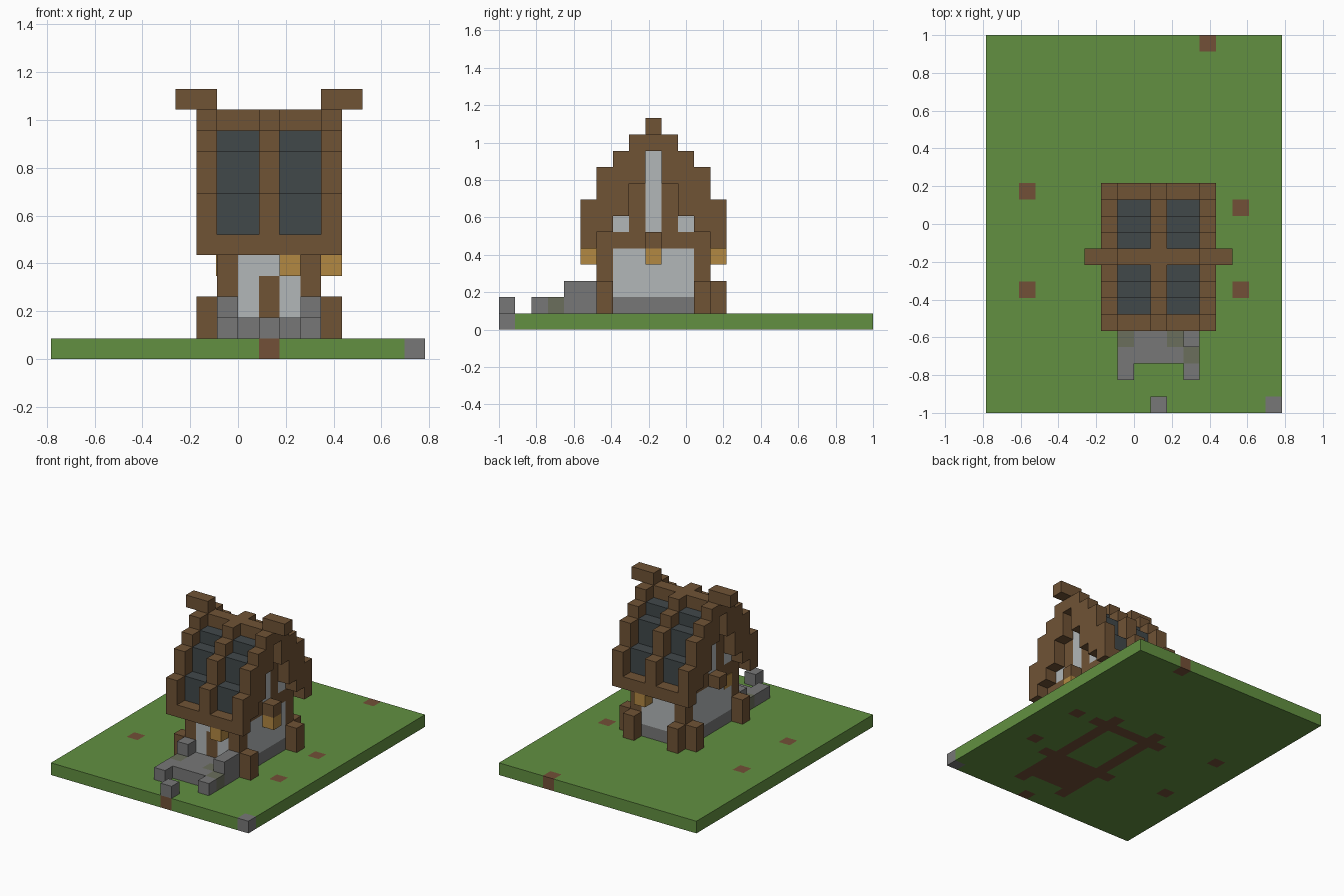
import bpy, bmesh
from mathutils import Matrix, Vector

if "Cube" in bpy.data.objects:
    bpy.data.objects.remove(bpy.data.objects["Cube"], do_unlink=True)

COLS, ROWS = 18, 23
U = 2 / ROWS                      # edge length of one block
MID_X, MID_Y = 10, 9              # block column and row the house mirrors about


def material(name, *rgb):
    """Flat material from 0-255 display values."""
    lin = [((c / 255 + 0.055) / 1.055) ** 2.4 for c in rgb] + [1]
    m = bpy.data.materials.new(name)
    m.use_nodes = True
    m.diffuse_color = lin
    bsdf = next(n for n in m.node_tree.nodes if n.type == "BSDF_PRINCIPLED")
    bsdf.inputs["Base Color"].default_value = lin
    return m


grass = material("grass_green", 98, 144, 65)
dirt = material("dirt_brown", 114, 80, 55)
wood = material("wood_brown", 112, 83, 53)
slate = material("slate_dark", 65, 72, 74)
stone = material("stone_grey", 119, 119, 119)
moss = material("mossy_stone", 107, 111, 92)
plaster = material("plaster_pale", 178, 183, 184)
glow = material("lantern_amber", 178, 136, 66)


def finish(name, bm, *mats):
    me = bpy.data.meshes.new(name)
    bm.to_mesh(me)
    bm.free()
    for m in mats:
        me.materials.append(m)
    ob = bpy.data.objects.new(name, me)
    bpy.context.collection.objects.link(ob)
    return ob


def part(name, mat, boxes, mirror=""):
    """Blocks spanning inclusive cell ranges (i, j, k), mirrored in x and/or y."""
    spans = set()
    for i, j, k in boxes:
        i, j, k = [r if isinstance(r, tuple) else (r, r) for r in (i, j, k)]
        fi = tuple(2 * MID_X - v for v in reversed(i))
        fj = tuple(2 * MID_Y - v for v in reversed(j))
        for a in ([i, fi] if "x" in mirror else [i]):
            for b in ([j, fj] if "y" in mirror else [j]):
                spans.add((a, b, k))
    bm = bmesh.new()
    for span in sorted(spans):
        size = Vector([(b + 1 - a) * U for a, b in span])
        mid = Vector([(a + b + 1) / 2 * U for a, b in span])
        mid -= Vector((COLS / 2 * U, ROWS / 2 * U, 0))
        bmesh.ops.create_cube(bm, size=1, matrix=Matrix.Translation(mid) @ Matrix.Diagonal(size.to_4d()))
    return finish(name, bm, mat)


# Ground slab: cells under walls, posts and steps are bare dirt
def is_dirt(i, j):
    wall_ring = (8 <= i <= 12 and 6 <= j <= 12) and (i in (8, 12) or j in (6, 12))
    posts = (i in (7, 13) and j in (6, 12)) or (i in (8, 12) and j in (2, 13))
    steps = 8 <= i <= 12 and 3 <= j <= 5
    spots = (i in (2, 15) and j == 7) or (i, j) in {(2, 13), (15, 12), (13, 22), (10, 0)}
    return wall_ring or posts or steps or spots


bm = bmesh.new()
bmesh.ops.create_grid(bm, x_segments=COLS, y_segments=ROWS, size=1,
                      matrix=Matrix.Diagonal((COLS / ROWS, 1, 1, 1)))
ext = bmesh.ops.extrude_face_region(bm, geom=bm.faces[:], use_keep_orig=True)
bmesh.ops.translate(bm, vec=(0, 0, U), verts=[v for v in ext["geom"] if isinstance(v, bmesh.types.BMVert)])
bmesh.ops.recalc_face_normals(bm, faces=bm.faces[:])
for f in bm.faces:
    p = f.calc_center_median() - f.normal * U * 0.3
    i, j = int(p.x / U + COLS / 2), int(p.y / U + ROWS / 2)
    f.material_index = 2 if (i, j) == (COLS - 1, 0) else int(is_dirt(i, j))
finish("ground", bm, grass, dirt, stone)

# Stone footing, steps and path marker
part("footing", stone, [((9, 11), 6, 1), (12, (7, 11), 1)], "xy")
part("front_steps", stone, [((9, 10), (3, 5), 1), (8, (2, 3), 1), (8, 5, (1, 2)), (11, 3, 1),
                            (11, 5, 1), (12, 2, 1), (12, (4, 5), (1, 2))])
part("mossy_steps", moss, [(8, 4, 1), (11, 4, 1), (12, 3, 1)])
part("path_marker", stone, [(10, 0, 1)])

# Plaster walls and door
part("side_walls", plaster, [(12, (7, 11), (2, 4))], "x")
part("back_wall", plaster, [((9, 11), 12, (2, 4))])
part("front_wall", plaster, [(9, 6, (2, 4)), (11, 6, (2, 4)), (10, 6, 4)])
part("door", wood, [(10, 6, (2, 3))])

# Timber posts, buttresses and the beam ring on top of the walls
part("corner_posts", wood, [(12, 6, (1, 4))], "xy")
part("side_buttresses", wood, [(13, 6, (1, 2))], "xy")
part("back_buttresses", wood, [(12, 13, (1, 2))], "x")
part("wall_beams", wood, [((8, 12), 6, 5), (12, (7, 11), 5)], "xy")
part("beam_ends", wood, [(13, 9, 5)], "x")

# Gable walls set back behind the outer rafters
part("gable_plaster", plaster, [(12, 7, (6, 7)), (12, 9, (6, 10))], "xy")
part("gable_studs", wood, [(12, 8, (6, 9))], "xy")

# Stepped rafters at both ends and the middle
rafter = {5: (6, 7), 6: (6, 9), 7: (7, 10), 8: (9, 11)}
part("rafters", wood, [(i, j, k) for i in (10, 13) for j, k in rafter.items()], "xy")
part("eaves", wood, [((7, 13), 5, 5)], "y")
part("ridge_beam", wood, [((7, 13), 9, 11)])
part("ridge_horns", wood, [((13, 14), 9, 12)], "x")

# Slate roof panels, one block below the rafters
part("roof_panels", slate, [((11, 12), 6, (6, 7)), ((11, 12), 7, (8, 9)), ((11, 12), 8, 10)], "xy")

# Lanterns under the eaves, plus one set flush in the wall
part("lanterns", glow, [(11, 5, 4), (11, 13, 4), (13, 9, 4)])
part("wall_lantern", glow, [((7.95, 7), 7, 4)])
